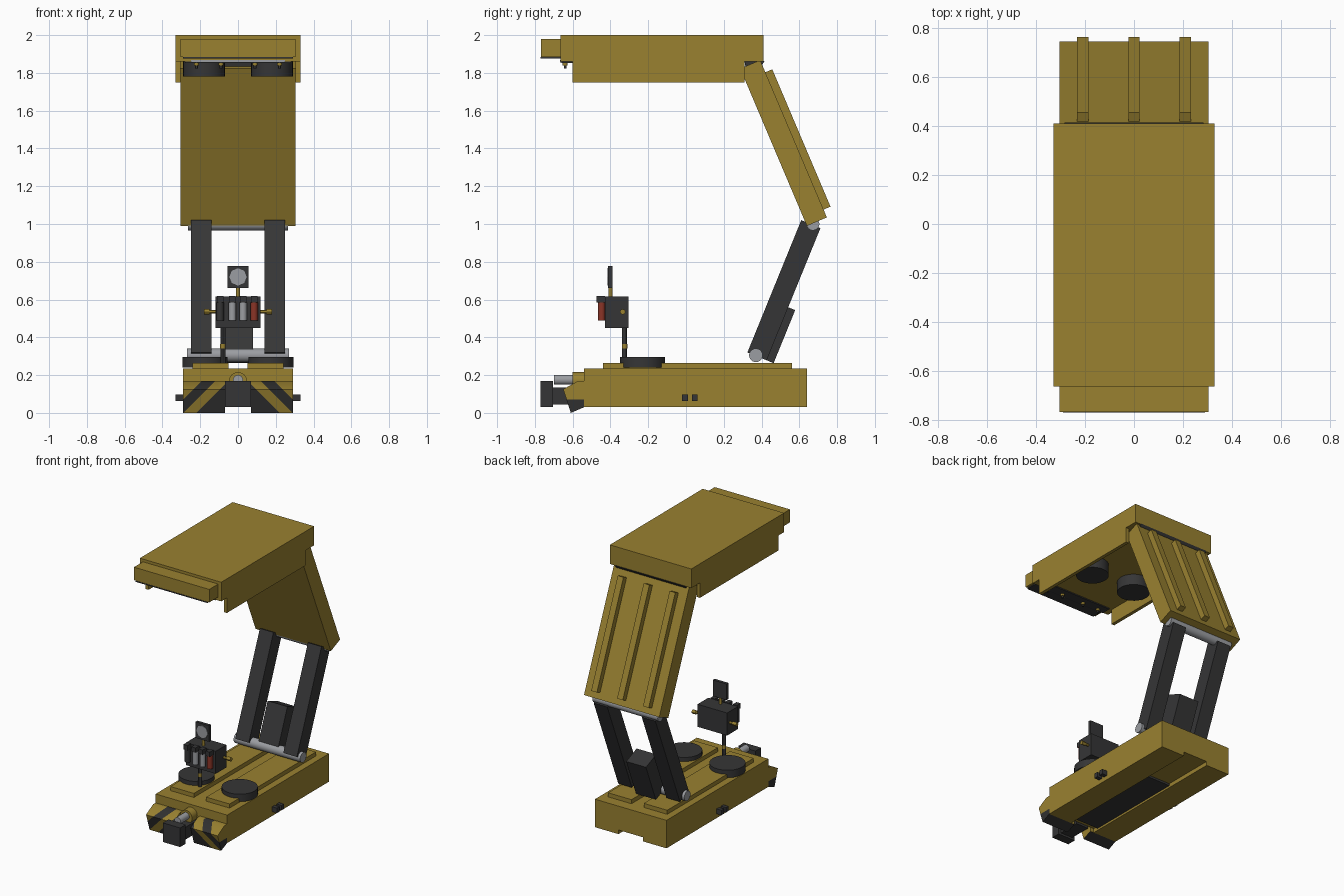
import bpy, bmesh
from math import radians
from mathutils import Vector

cube = bpy.data.objects.get("Cube")
if cube:
    bpy.data.objects.remove(cube, do_unlink=True)


def material(name, rgb):
    m = bpy.data.materials.new(name)
    m.use_nodes = True
    m.diffuse_color = (*rgb, 1)
    m.node_tree.nodes["Principled BSDF"].inputs["Base Color"].default_value = (*rgb, 1)
    return m


YELLOW = material("ochre yellow", (0.32, 0.22, 0.03))
DARK = material("dark grey", (0.036, 0.036, 0.037))
STEEL = material("light steel", (0.33, 0.34, 0.36))
RED = material("dull red", (0.26, 0.035, 0.02))
BLACK = material("hazard black", (0.03, 0.03, 0.03))


def finish(name, bm, *mats):
    bmesh.ops.recalc_face_normals(bm, faces=bm.faces)
    me = bpy.data.meshes.new(name)
    bm.to_mesh(me)
    bm.free()
    for m in mats:
        me.materials.append(m)
    ob = bpy.data.objects.new(name, me)
    bpy.context.collection.objects.link(ob)
    return ob


def prism_mesh(pts, x0, x1):
    """Extrude a (y, z) profile along x."""
    bm = bmesh.new()
    face = bm.faces.new([bm.verts.new((x0, y, z)) for y, z in pts])
    ext = bmesh.ops.extrude_face_region(bm, geom=[face])["geom"]
    moved = [v for v in ext if isinstance(v, bmesh.types.BMVert)]
    bmesh.ops.translate(bm, verts=moved, vec=(x1 - x0, 0, 0))
    return bm


def prism(name, pts, x0, x1, mat):
    return finish(name, prism_mesh(pts, x0, x1), mat)


def box(name, x, y, z, mat):
    pts = [(y[0], z[0]), (y[1], z[0]), (y[1], z[1]), (y[0], z[1])]
    return prism(name, pts, x[0], x[1], mat)


def rod(name, a, b, r, mat, sides=24):
    """Cylinder from point a to point b."""
    a, b = Vector(a), Vector(b)
    bm = bmesh.new()
    bmesh.ops.create_cone(bm, cap_ends=True, segments=sides, radius1=r, radius2=r, depth=(b - a).length)
    ob = finish(name, bm, mat)
    ob.location = (a + b) / 2
    ob.rotation_euler = (b - a).to_track_quat('Z', 'Y').to_euler()
    return ob


def slanted(origin, u, n, t, w):
    """Rectangle in the side plane, t along u and w along n."""
    return [(origin[0] + u[0] * i + n[0] * j, origin[1] + u[1] * i + n[1] * j)
            for i, j in ((t[0], w[0]), (t[1], w[0]), (t[1], w[1]), (t[0], w[1]))]


def span(side, a, b):
    return sorted((side * a, side * b))


# Base: side rails joined by a thinner centre deck
box("base_centre", (-0.1, 0.1), (-0.54, 0.64), (0.06, 0.235), YELLOW)
box("base_belly_plate", (-0.1, 0.1), (-0.5, 0.25), (0.045, 0.06), DARK)
for s, side in ((1, "left"), (-1, "right")):
    box(f"{side}_base_rail", span(s, 0.1, 0.29), (-0.54, 0.64), (0.03, 0.235), YELLOW)
    box(f"{side}_deck_plate", span(s, 0.05, 0.24), (-0.44, 0.56), (0.235, 0.265), YELLOW)
    rod(f"{side}_deck_pad", (s * 0.175, -0.23, 0.24), (s * 0.175, -0.23, 0.295), 0.12, DARK, 32)
    for y in (-0.005, 0.047):
        box(f"{side}_side_socket", span(s, 0.29, 0.33), (y - 0.015, y + 0.015), (0.062, 0.098), DARK)

# Bumpers: wedge cut along diagonals for hazard stripes
wedge = [(-0.54, 0.17), (-0.57, 0.17), (-0.65, 0.125), (-0.61, 0.0), (-0.54, 0.03)]
cuts = (0.15, 0.22, 0.29, 0.36)
for s, side in ((1, "left"), (-1, "right")):
    bm = prism_mesh(wedge, s * 0.07, s * 0.29)
    for c in cuts:
        bmesh.ops.bisect_plane(bm, geom=bm.verts[:] + bm.edges[:] + bm.faces[:],
                               plane_co=(s * c, 0, 0), plane_no=(s, 0, 1))
    bm.normal_update()
    for f in bm.faces:
        p = f.calc_center_median()
        d = abs(p.x) + p.z
        striped = cuts[0] < d < cuts[1] or cuts[2] < d < cuts[3]
        under = p.z < 0.03
        f.material_index = int(striped or under)
    finish(f"{side}_bumper", bm, YELLOW, BLACK)

# Front coupling
box("coupling_block", (-0.07, 0.07), (-0.77, -0.705), (0.03, 0.17), DARK)
box("coupling_neck", (-0.05, 0.05), (-0.705, -0.54), (0.045, 0.135), DARK)
rod("coupling_piston", (0, -0.7, 0.175), (0, -0.6, 0.175), 0.026, STEEL)
rod("coupling_sleeve", (0, -0.6, 0.168), (0, -0.53, 0.168), 0.048, YELLOW)

# Lower lift arms, their axles and the drive housing between them
lo, lu, ln = (0.325, 0.32), (0.377, 0.926), (0.926, -0.377)
for s, side in ((1, "left"), (-1, "right")):
    prism(f"{side}_lower_arm", slanted(lo, lu, ln, (0, 0.756), (0, 0.11)), s * 0.14, s * 0.25, DARK)
prism("drive_housing", slanted(lo, lu, ln, (0, 0.303), (0.02, 0.15)), -0.08, 0.08, DARK)
rod("lower_axle", (-0.27, 0.37, 0.305), (0.27, 0.37, 0.305), 0.036, STEEL)
rod("upper_axle", (-0.265, 0.672, 1.0), (0.265, 0.672, 1.0), 0.034, STEEL)

# Upper arm slab with three ribs on its back
uo, uu, un = (0.64, 0.99), (-0.39, 0.92), (0.92, 0.39)
prism("upper_arm", slanted(uo, uu, un, (0, 0.905), (0, 0.115)), -0.305, 0.305, YELLOW)
for x in (-0.21, 0, 0.21):
    prism("arm_rib", slanted(uo, uu, un, (0.045, 0.835), (0.11, 0.155)), x - 0.023, x + 0.023, YELLOW)
prism("top_hinge", [(0.31, 1.862), (0.415, 1.862), (0.405, 1.845), (0.32, 1.8)], -0.285, 0.285, DARK)

# Canopy with side skirts, hanging pads and nose
box("canopy", (-0.33, 0.33), (-0.665, 0.41), (1.86, 2.0), YELLOW)
box("canopy_nose", (-0.305, 0.305), (-0.768, -0.665), (1.885, 1.98), YELLOW)
box("nose_underplate", (-0.29, 0.29), (-0.77, -0.665), (1.877, 1.885), DARK)
box("canopy_front_plate", (-0.28, 0.28), (-0.66, -0.59), (1.852, 1.86), DARK)
box("light_strip", (-0.25, 0.25), (-0.668, -0.625), (1.854, 1.868), STEEL)
for s, side in ((1, "left"), (-1, "right")):
    box(f"{side}_skirt", span(s, 0.305, 0.33), (-0.6, 0.31), (1.75, 1.86), YELLOW)
    rod(f"{side}_canopy_pad", (s * 0.18, -0.22, 1.78), (s * 0.18, -0.22, 1.86), 0.11, DARK, 32)
    for x in (0.09, 0.22):
        rod(f"{side}_nozzle", (s * x, -0.64, 1.838), (s * x, -0.64, 1.856), 0.013, YELLOW, 12)
        rod(f"{side}_nozzle_tip", (s * x, -0.64, 1.823), (s * x, -0.64, 1.838), 0.007, DARK, 12)

# Control stand
rod("stand_post", (-0.08, -0.325, 0.235), (-0.08, -0.325, 0.455), 0.013, DARK, 12)
rod("stand_collar", (-0.08, -0.325, 0.34), (-0.08, -0.325, 0.365), 0.014, YELLOW, 12)
box("control_box", (-0.12, 0.12), (-0.43, -0.305), (0.45, 0.615), DARK)
rod("control_side_bar", (-0.17, -0.335, 0.535), (0.17, -0.335, 0.535), 0.009, YELLOW, 12)
for s in (-1, 1):
    rod("side_bar_knob", (s * 0.15, -0.335, 0.535), (s * 0.18, -0.335, 0.535), 0.014, YELLOW, 12)
for x, mat in ((-0.095, DARK), (-0.03, STEEL), (0.027, STEEL), (0.085, RED)):
    rod("canister", (x, -0.447, 0.49), (x, -0.447, 0.585), 0.02, mat, 16)
    box("canister_cap", (x - 0.017, x + 0.017), (-0.473, -0.43), (0.585, 0.62), DARK)

# Screen on its stalk
rod("screen_stalk", (0, -0.4, 0.61), (0, -0.4, 0.67), 0.01, YELLOW, 12)
box("screen_frame", (-0.055, 0.055), (-0.412, -0.39), (0.66, 0.778), DARK)
rod("screen_face", (0, -0.416, 0.72), (0, -0.41, 0.72), 0.046, STEEL, 8)

# Smooth the round parts, keep corners sharp
bpy.ops.object.select_all(action='DESELECT')
for ob in bpy.context.collection.objects:
    if ob.type == 'MESH':
        ob.select_set(True)
        bpy.context.view_layer.objects.active = ob
bpy.ops.object.shade_smooth_by_angle(angle=radians(30))
